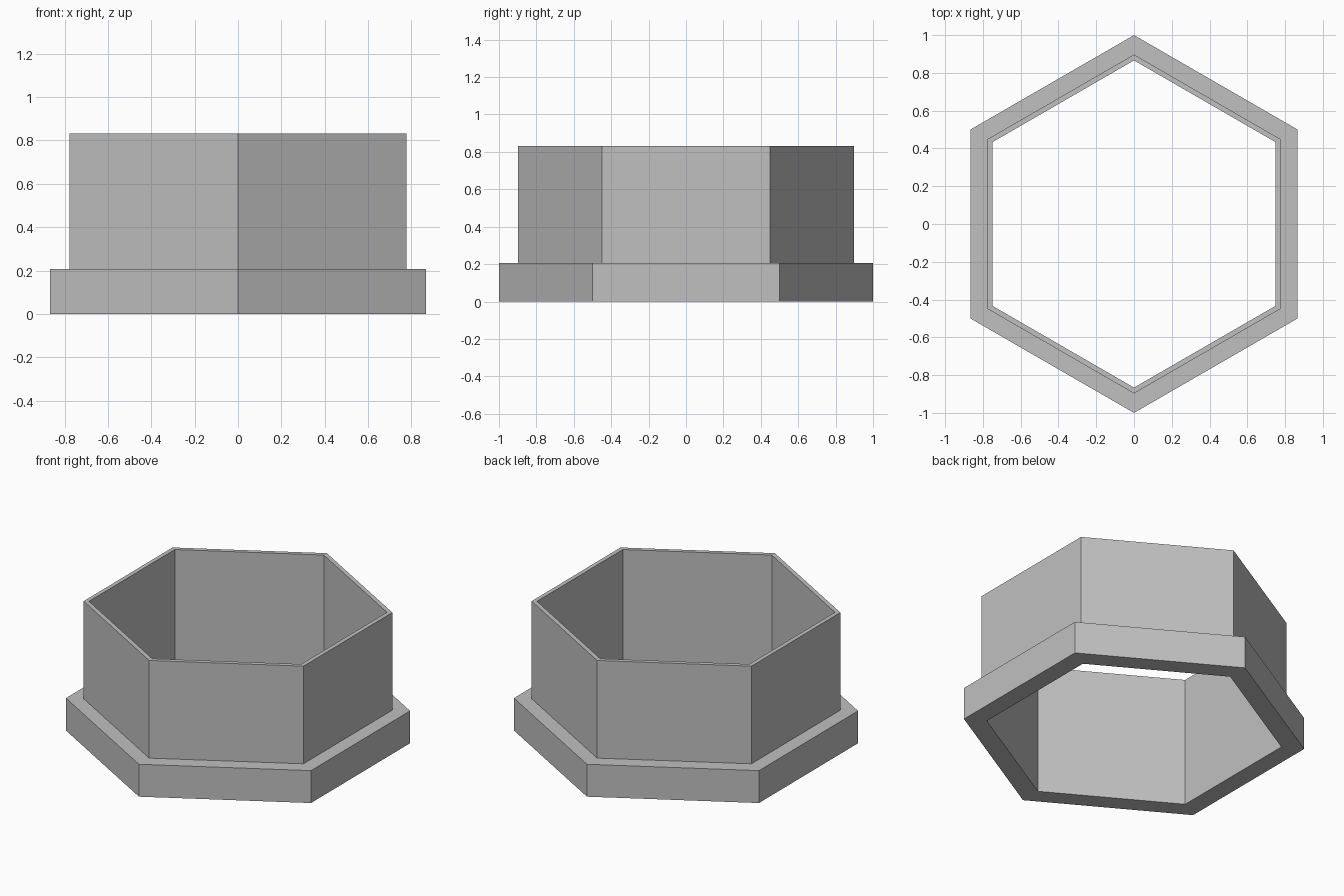
import bpy, bmesh, math

cube = bpy.data.objects.get("Cube")
if cube:
    bpy.data.objects.remove(cube, do_unlink=True)

# Plain grey material
grey = bpy.data.materials.new("plain_grey")
grey.use_nodes = True
COLOUR = (0.53, 0.53, 0.53, 1)
grey.diffuse_color = COLOUR
grey.node_tree.nodes["Principled BSDF"].inputs["Base Color"].default_value = COLOUR

SIDES = 6
INNER, WALL, FLANGE = 0.866, 0.897, 1.0
FLANGE_TOP, TOP = 0.207, 0.831


def revolve_profile(name, profile, sides):
    """Sweep a closed (radius, height) profile around z, with a corner on the y axis."""
    bm = bmesh.new()
    rings = []
    for i in range(sides):
        a = math.pi / 2 + math.tau * i / sides
        rings.append([bm.verts.new((r * math.cos(a), r * math.sin(a), z))
                      for r, z in profile])
    count = len(profile)
    for i in range(sides):
        here, there = rings[i], rings[(i + 1) % sides]
        for j in range(count):
            k = (j + 1) % count
            bm.faces.new((here[j], there[j], there[k], here[k]))
    bmesh.ops.recalc_face_normals(bm, faces=bm.faces)
    mesh = bpy.data.meshes.new(name)
    bm.to_mesh(mesh)
    bm.free()
    mesh.materials.append(grey)
    obj = bpy.data.objects.new(name, mesh)
    bpy.context.collection.objects.link(obj)
    return obj


# Open hexagonal sleeve with a wider flange at its foot
revolve_profile("flanged_hex_sleeve", [
    (INNER, 0), (FLANGE, 0), (FLANGE, FLANGE_TOP),
    (WALL, FLANGE_TOP), (WALL, TOP), (INNER, TOP),
], SIDES)
